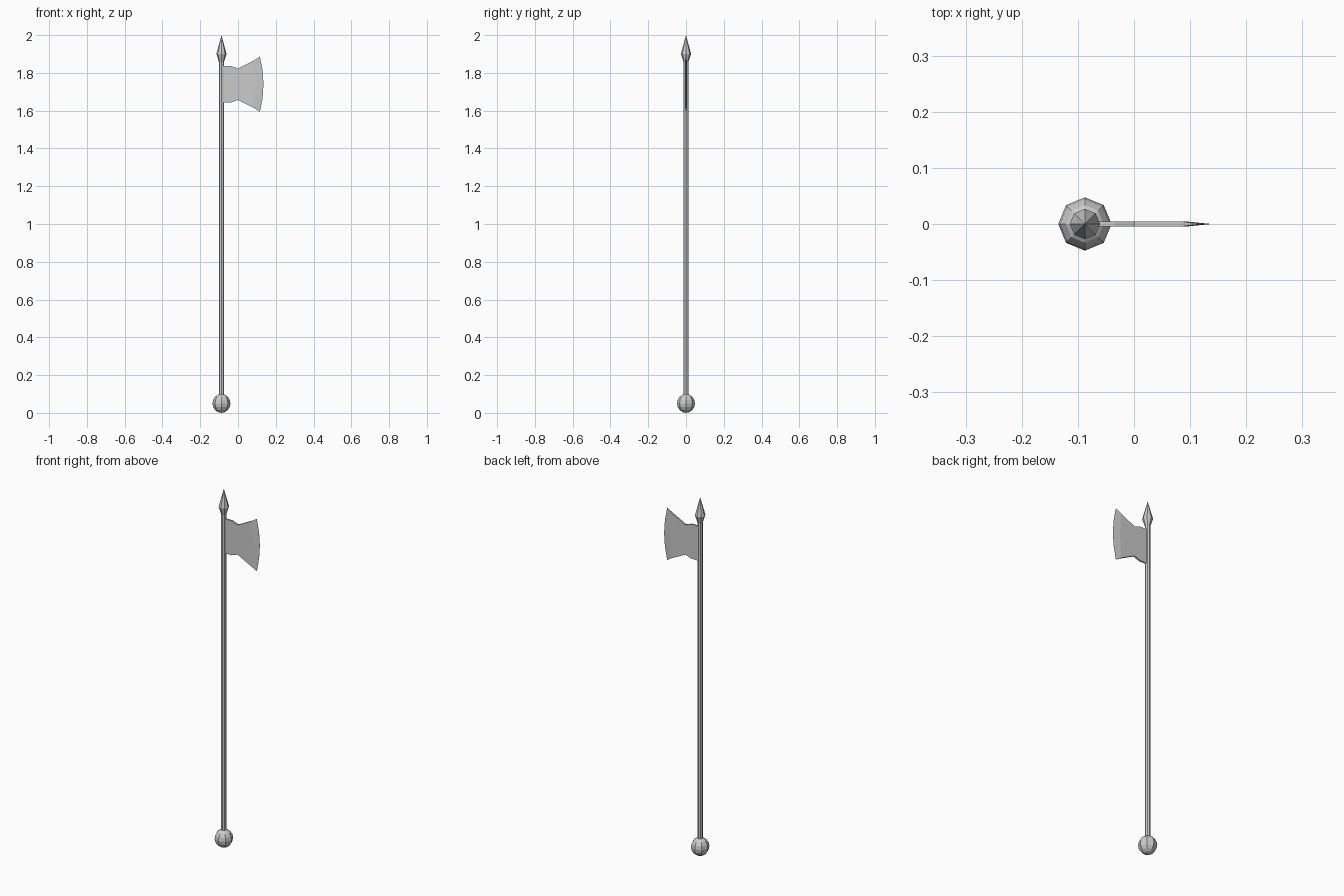
import bpy, bmesh
from math import cos, sin, pi

if "Cube" in bpy.data.objects:
    bpy.data.objects.remove(bpy.data.objects["Cube"])

AXIS_X = -0.0875   # pole axis
SIDES = 8


def finish(name, bm):
    bmesh.ops.remove_doubles(bm, verts=bm.verts, dist=1e-5)
    bmesh.ops.recalc_face_normals(bm, faces=bm.faces)
    me = bpy.data.meshes.new(name)
    bm.to_mesh(me)
    bm.free()
    ob = bpy.data.objects.new(name, me)
    bpy.context.collection.objects.link(ob)
    return ob


def lathe(name, profile):
    """Turn (radius, z) points around the pole axis, capping open ends."""
    bm = bmesh.new()
    rings = []
    for r, z in profile:
        if r == 0:
            rings.append([bm.verts.new((AXIS_X, 0, z))] * SIDES)
        else:
            rings.append([bm.verts.new((AXIS_X + r * cos(2 * pi * i / SIDES),
                                        r * sin(2 * pi * i / SIDES), z))
                          for i in range(SIDES)])
    for a, b in zip(rings, rings[1:]):
        for i in range(SIDES):
            j = (i + 1) % SIDES
            bm.faces.new(dict.fromkeys((a[i], a[j], b[j], b[i])))
    for (r, z), ring in zip(profile, rings):
        if r and (z == profile[0][1] or z == profile[-1][1]):
            bm.faces.new(ring)
    return finish(name, bm)


# Round pommel
R = 0.0475
lathe("pommel", [(0, 0.005 - 0.005)] +
      [(R * sin(pi * k / 8), 0.05 - 0.05 * cos(pi * k / 8)) for k in range(1, 8)] +
      [(0, 0.1)])

# Pole
lathe("pole", [(0.0135, 0.06), (0.0135, 1.868)])

# Spear point
lathe("spear_point", [(0.013, 1.857), (0.027, 1.9), (0, 2.0)])

# Axe blade: columns of (x, half height, half thickness, bulge of the edge)
MID = 1.74
columns = [(-0.085, 0.096, 0.0045, 0), (-0.035, 0.096, 0.0045, 0),
           (0.0, 0.083, 0.0045, 0), (0.085, 0.126, 0.0045, 0.008),
           (0.116, 0.146, 0.0003, 0.019)]
rows = [-1, -0.5, 0, 0.5, 1]
bm = bmesh.new()
sheets = []
for side in (-1, 1):
    sheets.append([[bm.verts.new((x + bulge * (1 - t * t), side * th, MID + t * h))
                    for t in rows] for x, h, th, bulge in columns])
for g in sheets:
    for a, b in zip(g, g[1:]):
        for k in range(len(rows) - 1):
            bm.faces.new((a[k], b[k], b[k + 1], a[k + 1]))
outlines = [g[0] + [c[-1] for c in g[1:-1]] + g[-1][::-1] + [c[0] for c in g[-2:0:-1]]
            for g in sheets]
n = len(outlines[0])
for i in range(n):
    j = (i + 1) % n
    bm.faces.new((outlines[0][i], outlines[0][j], outlines[1][j], outlines[1][i]))
finish("axe_blade", bm)
